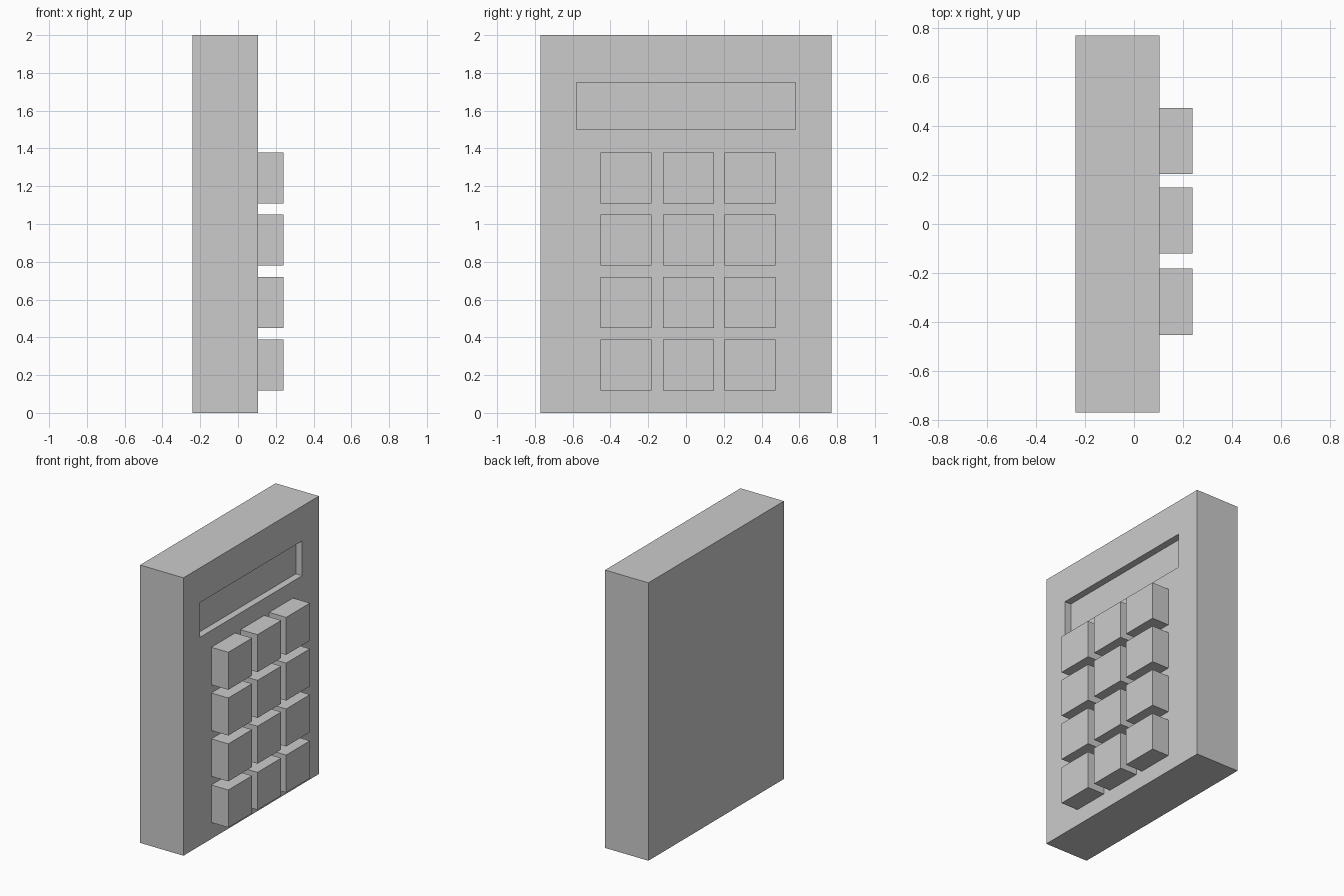
import bpy

if "Cube" in bpy.data.objects:
    bpy.data.objects.remove(bpy.data.objects["Cube"])

FACE_X, KEY_X, BACK_X = 0.105, 0.24, -0.24


def box(name, lo, hi):
    """Axis-aligned box between two corners."""
    centre = [(a + b) / 2 for a, b in zip(lo, hi)]
    bpy.ops.mesh.primitive_cube_add(size=1, location=centre)
    ob = bpy.context.object
    ob.name = name
    ob.scale = [b - a for a, b in zip(lo, hi)]
    bpy.ops.object.transform_apply(location=False, rotation=False, scale=True)
    return ob


# Body slab
body = box("body", (BACK_X, -0.77, 0), (FACE_X, 0.77, 2))

# Sunken display window
cutter = box("display_cutter", (FACE_X - 0.05, -0.58, 1.5), (FACE_X + 0.1, 0.58, 1.75))
cutter.hide_render = True
cut = body.modifiers.new("display_recess", 'BOOLEAN')
cut.operation = 'DIFFERENCE'
cut.solver = 'EXACT'
cut.object = cutter
bpy.context.view_layer.objects.active = body
bpy.ops.object.modifier_apply(modifier=cut.name)
bpy.data.objects.remove(cutter)

# Keypad: four rows of three square keys
h = 0.135
for row, z in enumerate((0.253, 0.585, 0.915, 1.244)):
    for col, y in enumerate((-0.318, 0.014, 0.34)):
        box(f"key_{row + 1}_{col + 1}", (FACE_X, y - h, z - h), (KEY_X, y + h, z + h))
